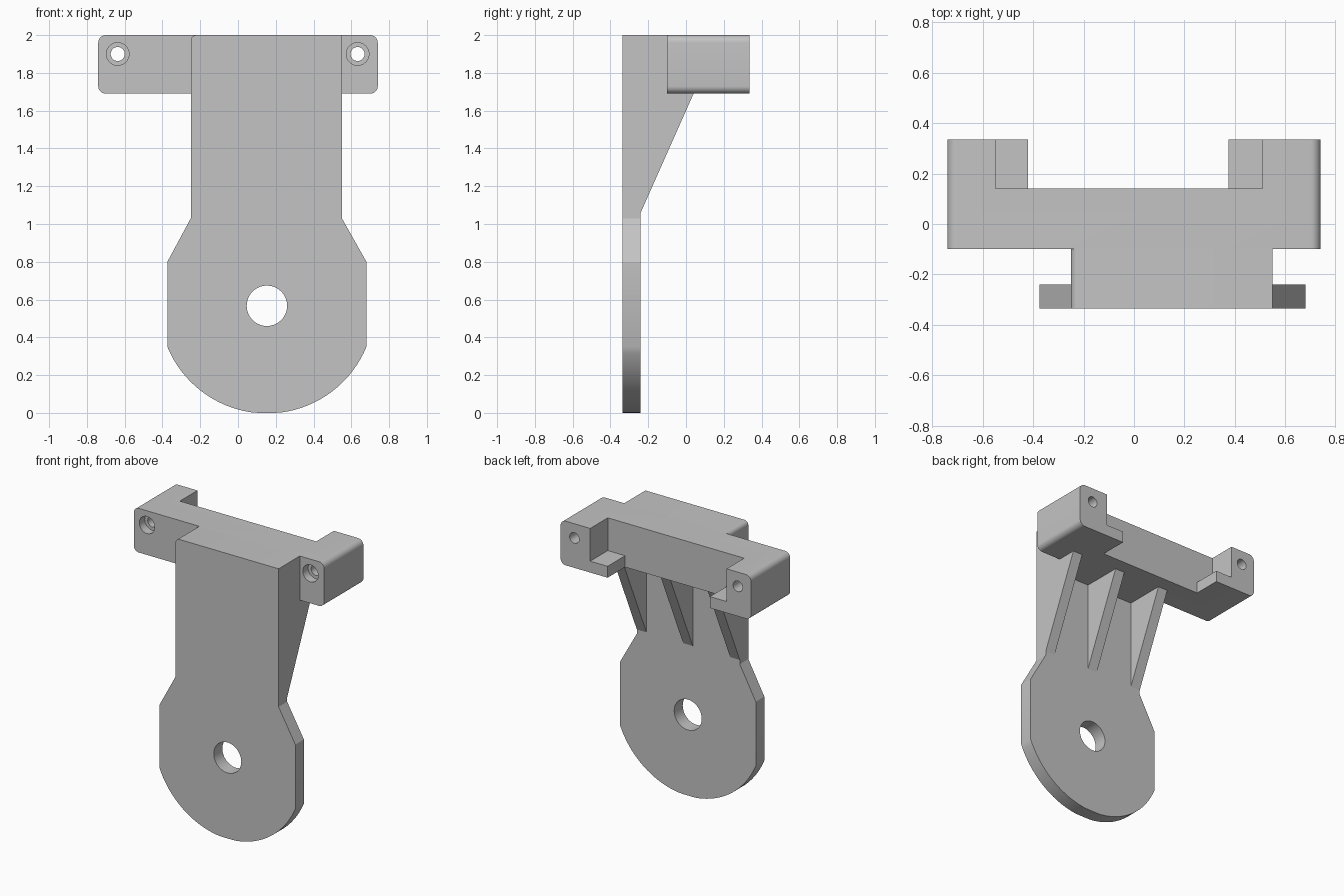
import bpy, bmesh, math
from mathutils import Vector

cube = bpy.data.objects.get("Cube")
if cube:
    bpy.data.objects.remove(cube, do_unlink=True)

GREY = (0.55, 0.55, 0.55, 1)
grey = bpy.data.materials.new("plain grey")
grey.use_nodes = True
grey.diffuse_color = GREY
grey.node_tree.nodes["Principled BSDF"].inputs["Base Color"].default_value = GREY

FRONT, PLATE_BACK, BAR_FRONT, BAR_BACK = -0.335, -0.24, -0.1, 0.335
BAR_BOTTOM, TOP = 1.69, 2.0
POST_L, POST_R, CENTRE = -0.25, 0.55, 0.153


def prism(name, points, lo, hi, axis="Y"):
    """Extrude an outline: (x, z) along Y, or (y, z) along X."""
    bm = bmesh.new()
    place = (lambda a, b, d: (a, d, b)) if axis == "Y" else (lambda a, b, d: (d, a, b))
    face = bm.faces.new([bm.verts.new(place(a, b, lo)) for a, b in points])
    out = bmesh.ops.extrude_face_region(bm, geom=[face])
    verts = [g for g in out["geom"] if isinstance(g, bmesh.types.BMVert)]
    bmesh.ops.translate(bm, verts=verts, vec=Vector(place(0, 0, hi - lo)))
    bmesh.ops.recalc_face_normals(bm, faces=bm.faces)
    mesh = bpy.data.meshes.new(name)
    bm.to_mesh(mesh)
    bm.free()
    mesh.materials.append(grey)
    obj = bpy.data.objects.new(name, mesh)
    bpy.context.collection.objects.link(obj)
    return obj


def arc(cx, cz, r, start, end, steps):
    return [(cx + r * math.cos(start + (end - start) * i / steps),
             cz + r * math.sin(start + (end - start) * i / steps))
            for i in range(steps + 1)]


def rect(x0, x1, z0, z1):
    return [(x0, z0), (x1, z0), (x1, z1), (x0, z1)]


def bore(x, z, r, lo, hi):
    return prism("cutter", arc(x, z, r, 0, math.tau, 40)[:-1], lo, hi)


def cut(obj, cutters):
    bpy.context.view_layer.objects.active = obj
    for cutter in cutters:
        cutter.hide_render = True
        mod = obj.modifiers.new("cut", "BOOLEAN")
        mod.operation, mod.solver, mod.object = "DIFFERENCE", "EXACT", cutter
        bpy.ops.object.modifier_apply(modifier=mod.name)
        bpy.data.objects.remove(cutter, do_unlink=True)


def smooth(obj):
    bpy.ops.object.select_all(action="DESELECT")
    obj.select_set(True)
    bpy.context.view_layer.objects.active = obj
    bpy.ops.object.shade_smooth_by_angle(angle=math.radians(25))


# Pivot plate: round lower disc with straight sides, narrowing to the post
half, radius, pivot_z = 0.527, 0.57, 0.567
tilt = math.acos(half / radius)
disc = [(x, max(z, 0)) for x, z in
        arc(CENTRE, pivot_z, radius, math.pi + tilt, math.tau - tilt, 36)]
flat = [p for p in disc if p[1] == 0]
disc = [p for p in disc if p[1] > 0 or p in (flat[0], flat[-1])]
corner = arc(POST_L + 0.03, TOP - 0.03, 0.03, math.pi / 2, math.pi, 6)
plate = prism("pivot_plate", disc + [
    (CENTRE + half, 0.8), (POST_R, 1.03), (POST_R, TOP)] + corner + [
    (POST_L, 1.03), (CENTRE - half, 0.8)], FRONT, PLATE_BACK)
cut(plate, [bore(CENTRE, pivot_z, 0.107, -0.5, 0)])
smooth(plate)

# Solid block joining the plate to the crossbar
smooth(prism("post_head", [(POST_L, BAR_BOTTOM), (POST_R, BAR_BOTTOM), (POST_R, TOP)]
             + corner, PLATE_BACK, BAR_FRONT))

# Three sloping support ribs
for name, x in (("right_rib", POST_L), ("middle_rib", CENTRE - 0.0375),
                ("left_rib", POST_R - 0.075)):
    prism(name, [(PLATE_BACK, 1.06), (0.04, BAR_BOTTOM), (PLATE_BACK, BAR_BOTTOM)],
          x, x + 0.075, "X")

# Crossbar with rounded ends, rear recess, ledges and counterbored screw holes
end, r = 0.74, 0.04
outline = []
for sx, sz, a in ((1, 0, -0.5), (1, 1, 0), (-1, 1, 0.5), (-1, 0, 1)):
    cz = TOP - r if sz else BAR_BOTTOM + r
    outline += arc(sx * (end - r), cz, r, a * math.pi, (a + 0.5) * math.pi, 8)
bar = prism("crossbar", outline, BAR_FRONT, BAR_BACK)
cutters = [prism("cutter", rect(-0.42, 0.375, 1.5, 2.2), 0.14, 0.5),
           prism("cutter", rect(-0.55, 0.51, 1.77, 2.2), 0.14, 0.5)]
for x in (-0.637, 0.633):
    cutters += [bore(x, 1.9, 0.037, -0.3, 0.5), bore(x, 1.9, 0.06, -0.3, BAR_FRONT + 0.06)]
cut(bar, cutters)
smooth(bar)
